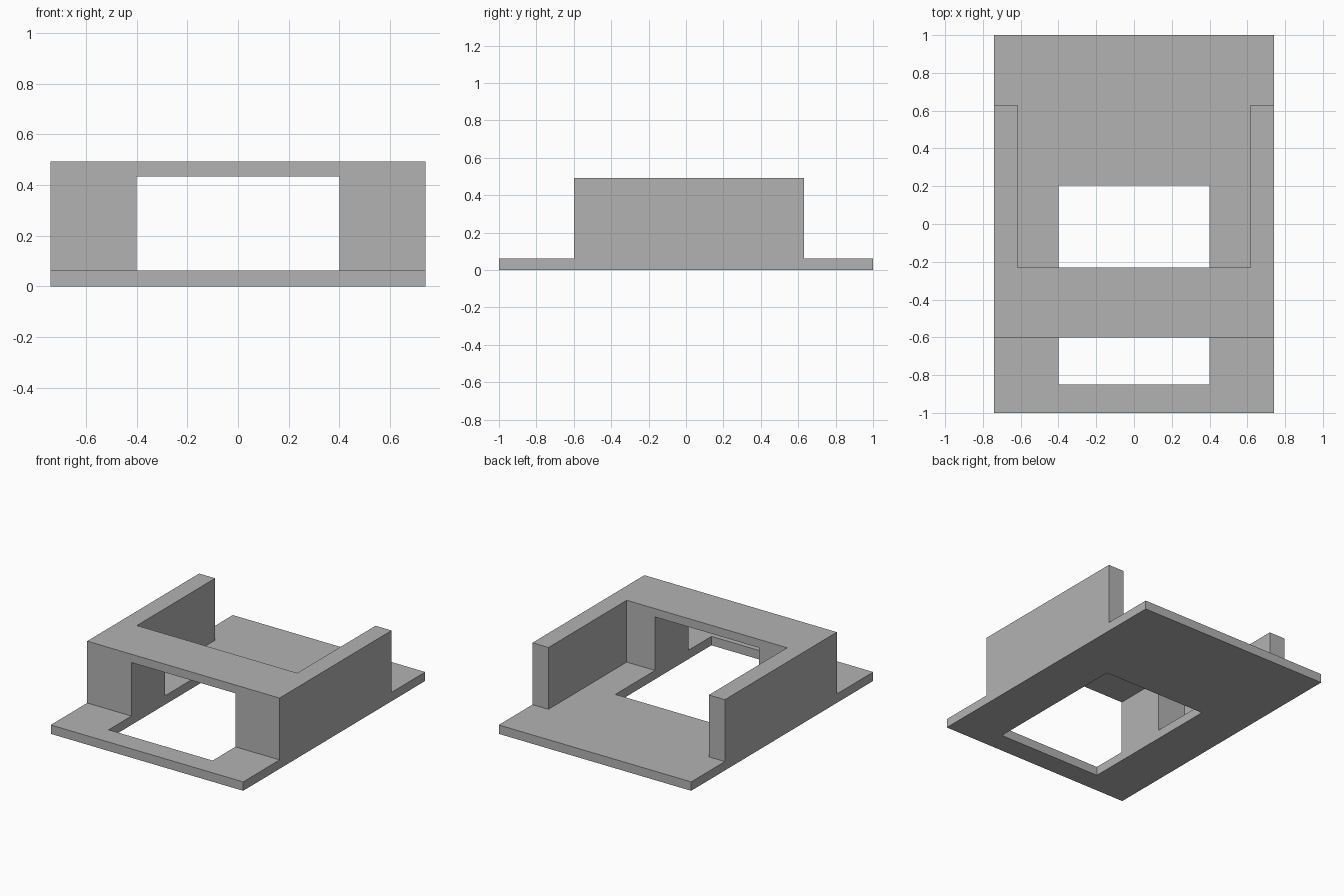
import bpy
import bmesh

cube = bpy.data.objects.get("Cube")
if cube:
    bpy.data.objects.remove(cube, do_unlink=True)

HALF_WIDTH = 0.74
BASE_TOP = 0.062
WALL_TOP = 0.492

grey = bpy.data.materials.new("plain grey")
grey.use_nodes = True
colour = (0.45, 0.45, 0.45, 1)
grey.diffuse_color = colour
grey.node_tree.nodes["Principled BSDF"].inputs["Base Color"].default_value = colour


def extrude_side(name, profile, half_width):
    """Extrude a (y, z) profile across the width, centred on x = 0."""
    bm = bmesh.new()
    face = bm.faces.new([bm.verts.new((-half_width, y, z)) for y, z in profile])
    moved = bmesh.ops.extrude_face_region(bm, geom=[face])["geom"]
    verts = [v for v in moved if isinstance(v, bmesh.types.BMVert)]
    bmesh.ops.translate(bm, verts=verts, vec=(2 * half_width, 0, 0))
    bmesh.ops.recalc_face_normals(bm, faces=bm.faces)
    mesh = bpy.data.meshes.new(name)
    bm.to_mesh(mesh)
    bm.free()
    obj = bpy.data.objects.new(name, mesh)
    bpy.context.collection.objects.link(obj)
    mesh.materials.append(grey)
    return obj


def cut(target, name, half_width, y0, y1, z0, z1):
    """Cut a box-shaped opening through the target."""
    cutter = extrude_side(name, [(y0, z0), (y1, z0), (y1, z1), (y0, z1)], half_width)
    cutter.hide_render = True
    mod = target.modifiers.new(name, 'BOOLEAN')
    mod.operation = 'DIFFERENCE'
    mod.solver = 'EXACT'
    mod.object = cutter
    bpy.context.view_layer.objects.active = target
    bpy.ops.object.modifier_apply(modifier=mod.name)
    bpy.data.objects.remove(cutter, do_unlink=True)


# Base plate and raised block share one side outline
bracket = extrude_side("bracket_body", [
    (-1, 0), (1, 0), (1, BASE_TOP), (0.63, BASE_TOP), (0.63, WALL_TOP),
    (-0.6, WALL_TOP), (-0.6, BASE_TOP), (-1, BASE_TOP)], HALF_WIDTH)

# Open bay between the two side arms
cut(bracket, "rear_bay", 0.617, -0.23, 1.2, BASE_TOP, 0.8)

# Floor window, which also opens the doorway under the bridge
cut(bracket, "floor_window", 0.4, -0.85, 0.205, -0.2, 0.434)
